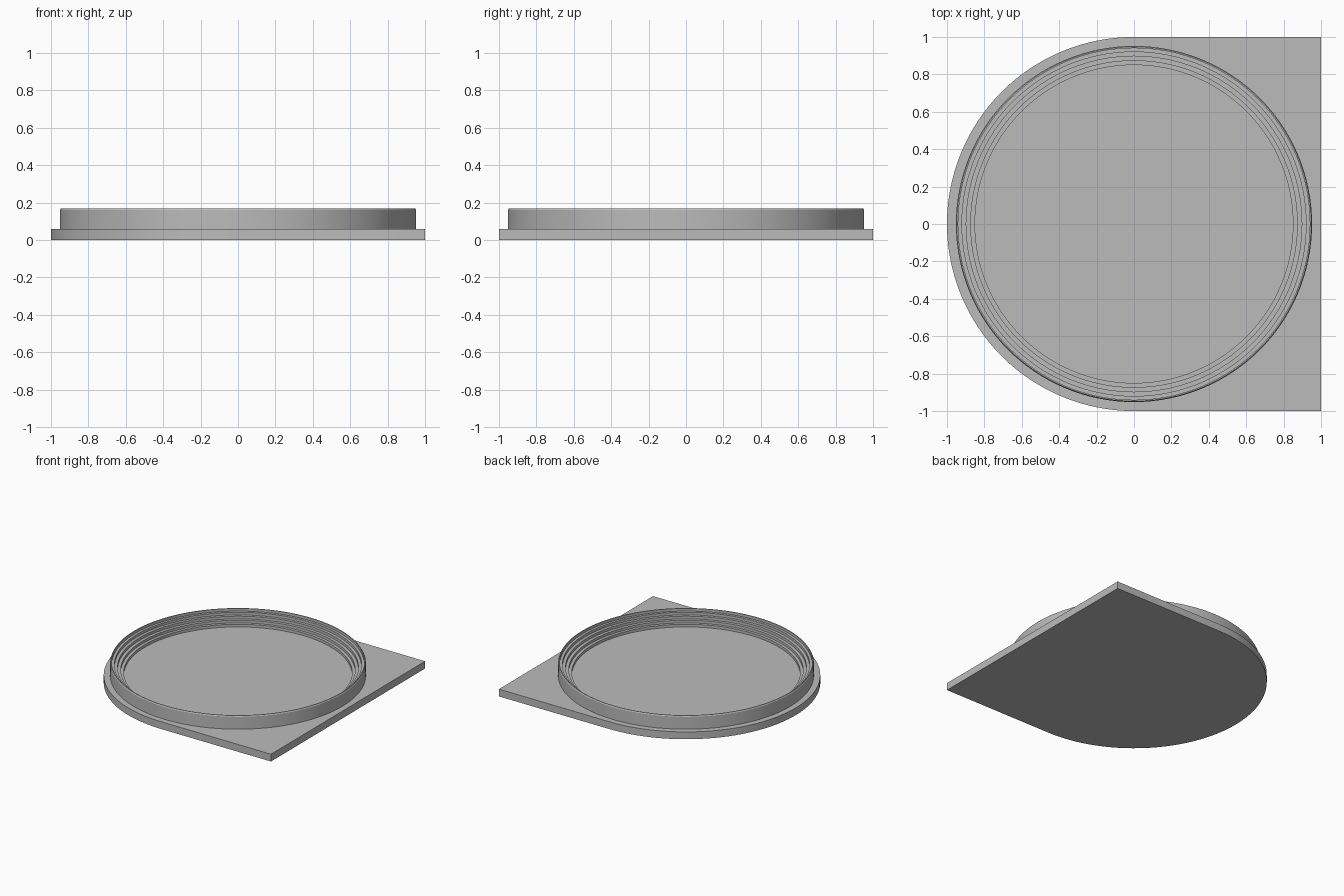
import bpy
import bmesh
from math import cos, sin, pi

SEGMENTS = 128
PLATE_TOP = 0.06
RIM_TOP = 0.17

if "Cube" in bpy.data.objects:
    bpy.data.objects.remove(bpy.data.objects["Cube"])

grey = bpy.data.materials.new("plain grey")
grey.use_nodes = True
colour = (0.5, 0.5, 0.5, 1)
grey.diffuse_color = colour
grey.node_tree.nodes["Principled BSDF"].inputs["Base Color"].default_value = colour


def finish(bm, name):
    bmesh.ops.recalc_face_normals(bm, faces=bm.faces)
    mesh = bpy.data.meshes.new(name)
    bm.to_mesh(mesh)
    bm.free()
    mesh.materials.append(grey)
    obj = bpy.data.objects.new(name, mesh)
    bpy.context.collection.objects.link(obj)
    bpy.ops.object.select_all(action="DESELECT")
    obj.select_set(True)
    bpy.context.view_layer.objects.active = obj
    bpy.ops.object.shade_smooth_by_angle(angle=pi / 7)
    return obj


# Base plate: half disc on the right, square corners on the left
half = SEGMENTS // 2
outline = [(cos(a), sin(a)) for a in (pi / 2 + pi * i / half for i in range(half + 1))]
outline += [(1, -1), (1, 1)]
bm = bmesh.new()
bottom = bm.faces.new([bm.verts.new((x, y, 0)) for x, y in outline])
lift = bmesh.ops.extrude_face_region(bm, geom=[bottom], use_keep_orig=True)
top_verts = [v for v in lift["geom"] if isinstance(v, bmesh.types.BMVert)]
bmesh.ops.translate(bm, verts=top_verts, vec=(0, 0, PLATE_TOP))
finish(bm, "base_plate")

# Raised rim: straight outside with a softened lip, stepped inside
step_radii = [0.94, 0.92, 0.897, 0.873, 0.85]
riser = (RIM_TOP - PLATE_TOP) / len(step_radii)
profile = [(0.952, PLATE_TOP), (0.952, RIM_TOP - 0.008), (0.947, RIM_TOP)]
for i, radius in enumerate(step_radii):
    profile.append((radius, RIM_TOP - i * riser))
    profile.append((radius, RIM_TOP - (i + 1) * riser))

bm = bmesh.new()
rings = []
for radius, z in profile:
    angles = [2 * pi * i / SEGMENTS for i in range(SEGMENTS)]
    rings.append([bm.verts.new((radius * cos(a), radius * sin(a), z)) for a in angles])
for lower, upper in zip(rings, rings[1:] + rings[:1]):
    for i in range(SEGMENTS):
        j = (i + 1) % SEGMENTS
        bm.faces.new((lower[i], lower[j], upper[j], upper[i]))
finish(bm, "stepped_rim")
